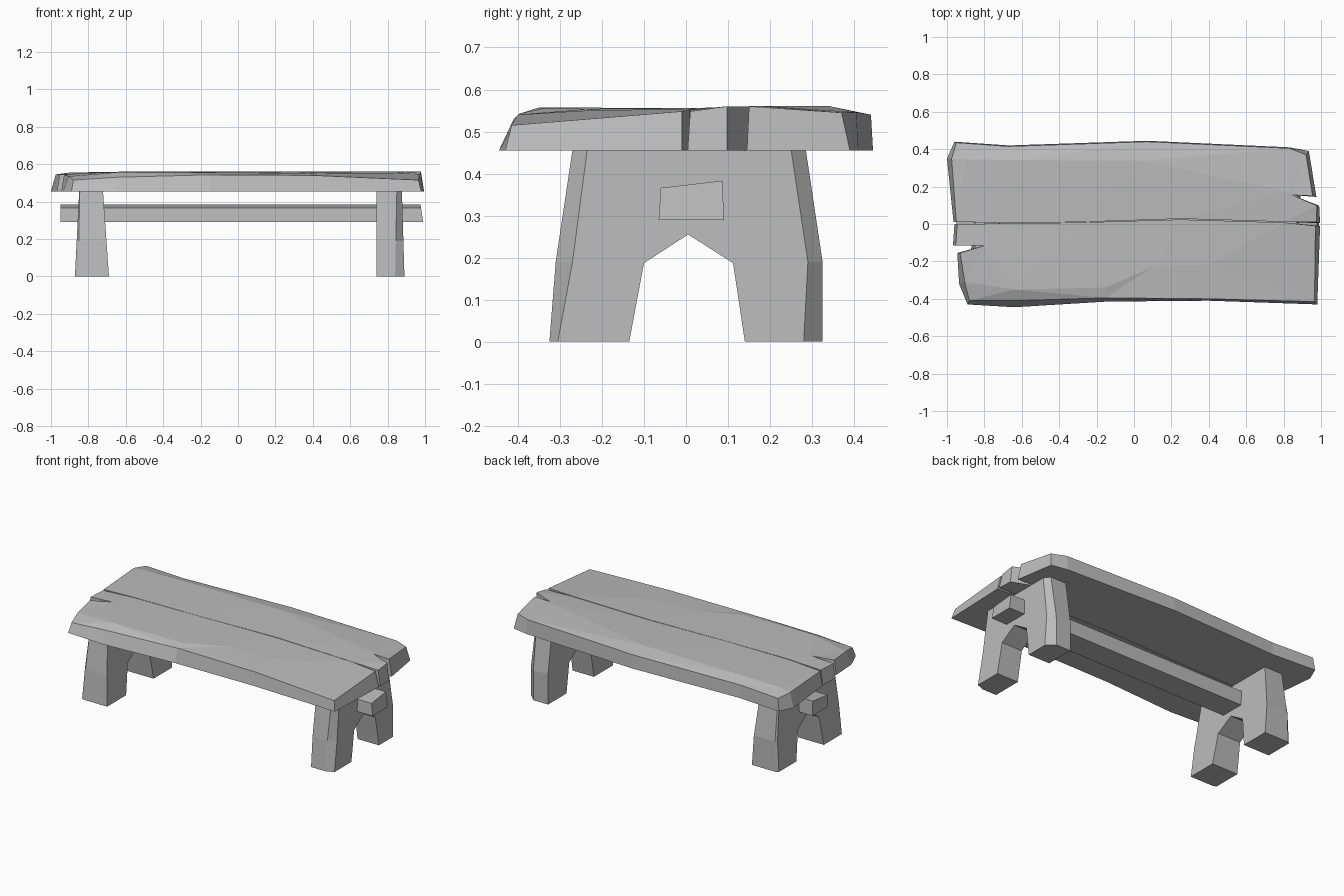
import bpy
import bmesh
from mathutils import Vector
from mathutils.geometry import delaunay_2d_cdt

if "Cube" in bpy.data.objects:
    bpy.data.objects.remove(bpy.data.objects["Cube"], do_unlink=True)

wood = bpy.data.materials.new("grey wood")
wood.use_nodes = True
grey = (0.5, 0.5, 0.5, 1)
wood.diffuse_color = grey
wood.node_tree.nodes["Principled BSDF"].inputs["Base Color"].default_value = grey


def finish(bm, name):
    bmesh.ops.recalc_face_normals(bm, faces=bm.faces[:])
    mesh = bpy.data.meshes.new(name)
    bm.to_mesh(mesh)
    bm.free()
    mesh.materials.append(wood)
    obj = bpy.data.objects.new(name, mesh)
    bpy.context.scene.collection.objects.link(obj)
    return obj


def loft(name, loops):
    """Close a stack of equal-length vertex loops into a solid."""
    bm = bmesh.new()
    rings = [[bm.verts.new(p) for p in loop] for loop in loops]
    n = len(rings[0])
    for low, high in zip(rings, rings[1:]):
        for i in range(n):
            j = (i + 1) % n
            bm.faces.new((low[i], low[j], high[j], high[i]))
    for ring in (rings[0], rings[-1]):
        bm.faces.new(ring)
    return finish(bm, name)


def plank(name, outline, crease):
    """Outline rows: bottom x, y, then rim offset dx, dy and rim height."""
    bm = bmesh.new()
    n = len(outline)
    bottom = [bm.verts.new((x, y, 0.455)) for x, y, *_ in outline]
    top = [(x + dx, y + dy, z) for x, y, dx, dy, z in outline] + crease
    verts = [bm.verts.new(p) for p in top]
    bm.faces.new(bottom)
    for i in range(n):
        j = (i + 1) % n
        bm.faces.new((bottom[i], bottom[j], verts[j], verts[i]))
    # Worn top, split along its crease
    ridge = [(i, i + 1) for i in range(n, len(top) - 1)]
    _, _, faces, origin, _, _ = delaunay_2d_cdt(
        [Vector(p[:2]) for p in top], ridge, [list(range(n))], 1, 1e-5)
    for face in faces:
        bm.faces.new([verts[origin[i][0]] for i in face])
    return finish(bm, name)


# Front plank, with a split in its right end
plank("front_plank", [
    (-0.89, -0.43, 0.01, 0.02, 0.515), (-0.64, -0.445, 0, 0.035, 0.53),
    (-0.15, -0.415, 0, 0.02, 0.543), (0.4, -0.41, 0, 0.01, 0.54),
    (0.98, -0.43, -0.015, 0.015, 0.515), (0.995, -0.01, -0.025, 0, 0.548),
    (0.8, 0.008, 0, 0, 0.553), (0.25, 0.024, 0, 0, 0.556),
    (-0.3, 0.008, 0, 0, 0.556), (-0.72, 0.002, 0, 0, 0.555),
    (-0.96, 0.0, 0.015, 0, 0.545), (-0.968, -0.115, 0.015, 0, 0.545),
    (-0.8, -0.115, 0, 0, 0.553), (-0.945, -0.155, 0.015, 0, 0.545),
    (-0.935, -0.32, 0.03, 0.01, 0.535),
], [(-0.64, -0.35, 0.557), (-0.15, -0.34, 0.555), (0.1, -0.23, 0.554),
    (0.4, -0.22, 0.551)])

# Back plank, with a split in its left end
plank("back_plank", [
    (-0.965, 0.012, 0.015, 0, 0.545), (-0.72, 0.006, 0, 0, 0.555),
    (-0.3, 0.01, 0, 0, 0.556), (0.25, 0.028, 0, 0, 0.556),
    (0.8, 0.012, 0, 0, 0.552), (0.995, 0.004, -0.02, 0.006, 0.548),
    (0.99, 0.098, -0.012, 0, 0.56), (0.845, 0.155, 0, 0, 0.56),
    (0.975, 0.145, -0.02, 0.005, 0.56), (0.935, 0.39, -0.015, -0.02, 0.545),
    (0.83, 0.41, 0, -0.005, 0.546), (0.07, 0.445, 0, -0.005, 0.54),
    (-0.67, 0.42, 0, -0.005, 0.536), (-0.96, 0.44, 0.01, -0.005, 0.533),
    (-1.0, 0.35, 0.025, 0, 0.545),
], [(-0.9, 0.345, 0.555), (-0.6, 0.342, 0.56), (0.05, 0.338, 0.561),
    (0.82, 0.175, 0.561)])

# End frames: arched feet with bevelled outer corners
arch = [(-0.135, 0), (-0.1, 0.187), (0.005, 0.255), (0.112, 0.187), (0.14, 0)]
wide = [(0.325, 0), (0.325, 0.19), (0.285, 0.457),
        (-0.27, 0.457), (-0.31, 0.19), (-0.325, 0)]
narrow = [(0.28, 0), (0.29, 0.19), (0.25, 0.457),
          (-0.235, 0.457), (-0.27, 0.19), (-0.305, 0)]
slim = [(y * 0.97, z) for y, z in wide]


def slab(profile, x, lean):
    return [(x + lean * z, y, z) for y, z in arch + profile]


loft("left_legs", [slab(wide, 0.74, 0), slab(wide, 0.84, 0.02),
                   slab(narrow, 0.89, -0.03)])
loft("right_legs", [slab(wide, -0.69, -0.07), slab(wide, -0.855, 0.02),
                    slab(slim, -0.872, 0.05)])

# Stretcher passing through both frames
bar = [(-0.065, 0.29), (0.09, 0.29), (0.087, 0.383), (-0.06, 0.366)]
loft("stretcher", [[(-0.95, y, z) for y, z in bar],
                   [(0.99 - (z - 0.29) * 0.15, y, z) for y, z in bar]])
